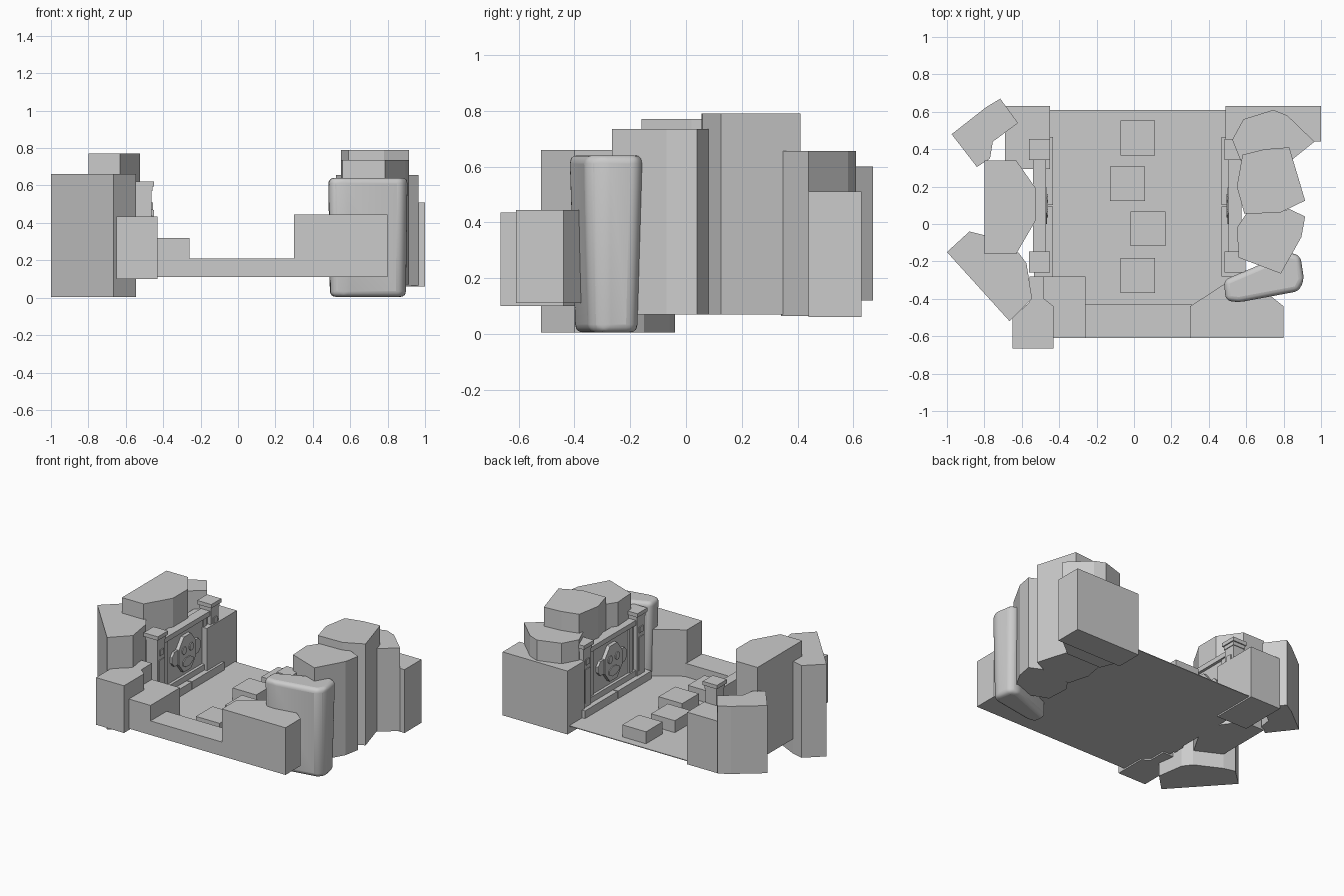
import bpy, bmesh, math
from mathutils import Vector

cube = bpy.data.objects.get("Cube")
if cube:
    bpy.data.objects.remove(cube, do_unlink=True)

stone = bpy.data.materials.new("pale_grey_stone")
stone.use_nodes = True
GREY = (0.6, 0.6, 0.6, 1)
stone.diffuse_color = GREY
stone.node_tree.nodes["Principled BSDF"].inputs["Base Color"].default_value = GREY


def add(name, bm):
    bmesh.ops.recalc_face_normals(bm, faces=bm.faces)
    mesh = bpy.data.meshes.new(name)
    bm.to_mesh(mesh)
    bm.free()
    mesh.materials.append(stone)
    obj = bpy.data.objects.new(name, mesh)
    bpy.context.collection.objects.link(obj)
    return obj


def prism(name, outline, z0, z1):
    """Upright block with a polygon footprint."""
    bm = bmesh.new()
    face = bm.faces.new([bm.verts.new((x, y, z0)) for x, y in outline])
    top = bmesh.ops.extrude_face_region(bm, geom=[face])["geom"]
    bmesh.ops.translate(bm, vec=(0, 0, z1 - z0),
                        verts=[v for v in top if isinstance(v, bmesh.types.BMVert)])
    return add(name, bm)


def box(name, x0, x1, y0, y1, z0, z1):
    x0, x1 = sorted((x0, x1))
    return prism(name, [(x0, y0), (x1, y0), (x1, y1), (x0, y1)], z0, z1)


# Floor and low front wall
FLOOR = 0.11
box("floor", -0.5, 0.52, -0.6, 0.61, FLOOR, FLOOR + 0.005)
box("front_low_wall", -0.27, 0.31, -0.61, -0.43, FLOOR, 0.21)
box("front_step_block", -0.48, -0.26, -0.61, -0.28, FLOOR, 0.32)
prism("front_wall_block", [(0.3, -0.61), (0.8, -0.61), (0.8, -0.44), (0.7, -0.36),
                           (0.5, -0.31), (0.3, -0.44)], FLOOR, 0.445)
prism("front_corner_rock", [(-0.65, -0.665), (-0.43, -0.665), (-0.43, -0.44), (-0.48, -0.4),
                            (-0.48, -0.28), (-0.56, -0.28), (-0.56, -0.42), (-0.65, -0.5)],
      0.1, 0.435)

# Scattered floor blocks
for i, (x, y) in enumerate([(0.02, 0.46), (-0.035, 0.215), (0.075, -0.025), (0.02, -0.275)]):
    box(f"floor_block_{i + 1}", x - 0.093, x + 0.093, y - 0.093, y + 0.093, FLOOR, 0.2)

# Back walls
box("back_wall_left", 0.49, 1.0, 0.44, 0.63, 0.06, 0.51)
box("back_wall_right", -0.69, -0.45, 0.295, 0.63, 0.1, 0.47)

# Faceted rocks on the model's right
prism("right_front_rock", [(-1.0, -0.15), (-0.88, -0.04), (-0.8, -0.06), (-0.62, -0.15),
                           (-0.575, -0.21), (-0.545, -0.4), (-0.665, -0.52)], 0.005, 0.66)
prism("right_middle_rock", [(-0.8, 0.34), (-0.63, 0.34), (-0.525, 0.19), (-0.525, 0.02),
                            (-0.63, -0.16), (-0.8, -0.16)], 0.11, 0.77)
prism("right_back_rock", [(-0.975, 0.48), (-0.79, 0.625), (-0.715, 0.67), (-0.62, 0.54),
                          (-0.755, 0.44), (-0.77, 0.35), (-0.84, 0.305)], 0.12, 0.6)

# Faceted rocks on the model's left
prism("left_back_rock", [(0.525, 0.45), (0.585, 0.56), (0.745, 0.61), (0.82, 0.58),
                         (0.965, 0.44), (0.84, 0.34), (0.57, 0.34)], 0.065, 0.655)
prism("left_middle_rock", [(0.58, 0.37), (0.7, 0.4), (0.83, 0.41), (0.915, 0.125),
                           (0.78, 0.06), (0.59, 0.055), (0.55, 0.2)], 0.07, 0.79)
prism("left_inner_rock", [(0.55, -0.02), (0.6, 0.055), (0.77, 0.06), (0.83, 0.08),
                          (0.915, 0.04), (0.895, -0.07), (0.785, -0.265), (0.56, -0.18)],
      0.07, 0.735)

# Rounded boulder, slightly wider near the top
boulder = prism("rounded_boulder", [(0.48, -0.3), (0.83, -0.15), (0.89, -0.17), (0.91, -0.3),
                                    (0.88, -0.36), (0.56, -0.42), (0.49, -0.41)], 0.005, 0.64)
centre = Vector((0.7, -0.28, 0))
for v in boulder.data.vertices:
    if v.co.z < 0.3:
        v.co.x = centre.x + (v.co.x - centre.x) * 0.96
        v.co.y = centre.y + (v.co.y - centre.y) * 0.85
bevel = boulder.modifiers.new("soft_edges", "BEVEL")
bevel.width = 0.05
bevel.segments = 4
bevel.limit_method = "NONE"
bpy.ops.object.select_all(action="DESELECT")
boulder.select_set(True)
bpy.context.view_layer.objects.active = boulder
bpy.ops.object.shade_smooth_by_angle(angle=math.radians(40))


def relief(name, x0, x1, outline):
    """Side-facing plate: an outline in y and z, extruded along x."""
    bm = bmesh.new()
    face = bm.faces.new([bm.verts.new((x0, y, z)) for y, z in outline])
    top = bmesh.ops.extrude_face_region(bm, geom=[face])["geom"]
    bmesh.ops.translate(bm, vec=(x1 - x0, 0, 0),
                        verts=[v for v in top if isinstance(v, bmesh.types.BMVert)])
    return add(name, bm)


def oval(y, z, ry, rz, sides=8):
    turn = math.pi / sides
    return [(y + ry * math.cos(turn * (2 * i + 1)), z + rz * math.sin(turn * (2 * i + 1)))
            for i in range(sides)]


# Two facing gates: pillars, panel, rails and medallion
MID = 0.098
for side, cx, inward in (("right", -0.505, 1), ("left", 0.54, -1)):
    def part(name, a, b, y0, y1, z0, z1):
        box(f"{side}_{name}", cx + inward * a, cx + inward * b, y0, y1, z0, z1)

    part("gate_panel", -0.03, 0.015, -0.17, 0.37, FLOOR, 0.55)
    part("gate_top_rail", -0.035, 0.035, -0.17, 0.37, 0.53, 0.565)
    part("gate_bottom_rail", -0.03, 0.035, -0.17, 0.37, 0.17, 0.21)
    for label, y0, y1 in (("front", -0.28, MID - 0.004), ("back", MID + 0.004, 0.465)):
        part(f"{label}_base_step", -0.03, 0.072, y0, y1, FLOOR, 0.17)
    for label, y in (("front", MID - 0.3), ("back", MID + 0.3)):
        part(f"{label}_pillar", -0.043, 0.043, y - 0.043, y + 0.043, FLOOR, 0.57)
        part(f"{label}_pillar_collar", -0.048, 0.048, y - 0.048, y + 0.048, 0.57, 0.595)
        part(f"{label}_pillar_cap", -0.056, 0.056, y - 0.056, y + 0.056, 0.595, 0.622)
        part(f"{label}_pillar_square", 0.04, 0.05, y - 0.02, y + 0.02, 0.47, 0.51)
        part(f"{label}_pillar_strip", 0.04, 0.048, y - 0.025, y + 0.025, 0.2, 0.44)
    for label, y in (("front", -0.12), ("back", 0.32)):
        part(f"{label}_gate_stile", 0, 0.025, y - 0.02, y + 0.02, 0.21, 0.53)
    # Medallion with side discs and sunken-looking bosses
    face_x = cx + inward * 0.01
    relief(f"{side}_medallion", face_x, cx + inward * 0.04, oval(MID, 0.37, 0.105, 0.135))
    for label, s in (("front", -1), ("back", 1)):
        relief(f"{side}_{label}_disc", face_x, cx + inward * 0.032,
               oval(MID + s * 0.115, 0.37, 0.05, 0.055))
        relief(f"{side}_{label}_boss", face_x, cx + inward * 0.046,
               oval(MID + s * 0.04, 0.4, 0.025, 0.028))
    relief(f"{side}_lower_boss", face_x, cx + inward * 0.046, oval(MID, 0.31, 0.06, 0.035))
